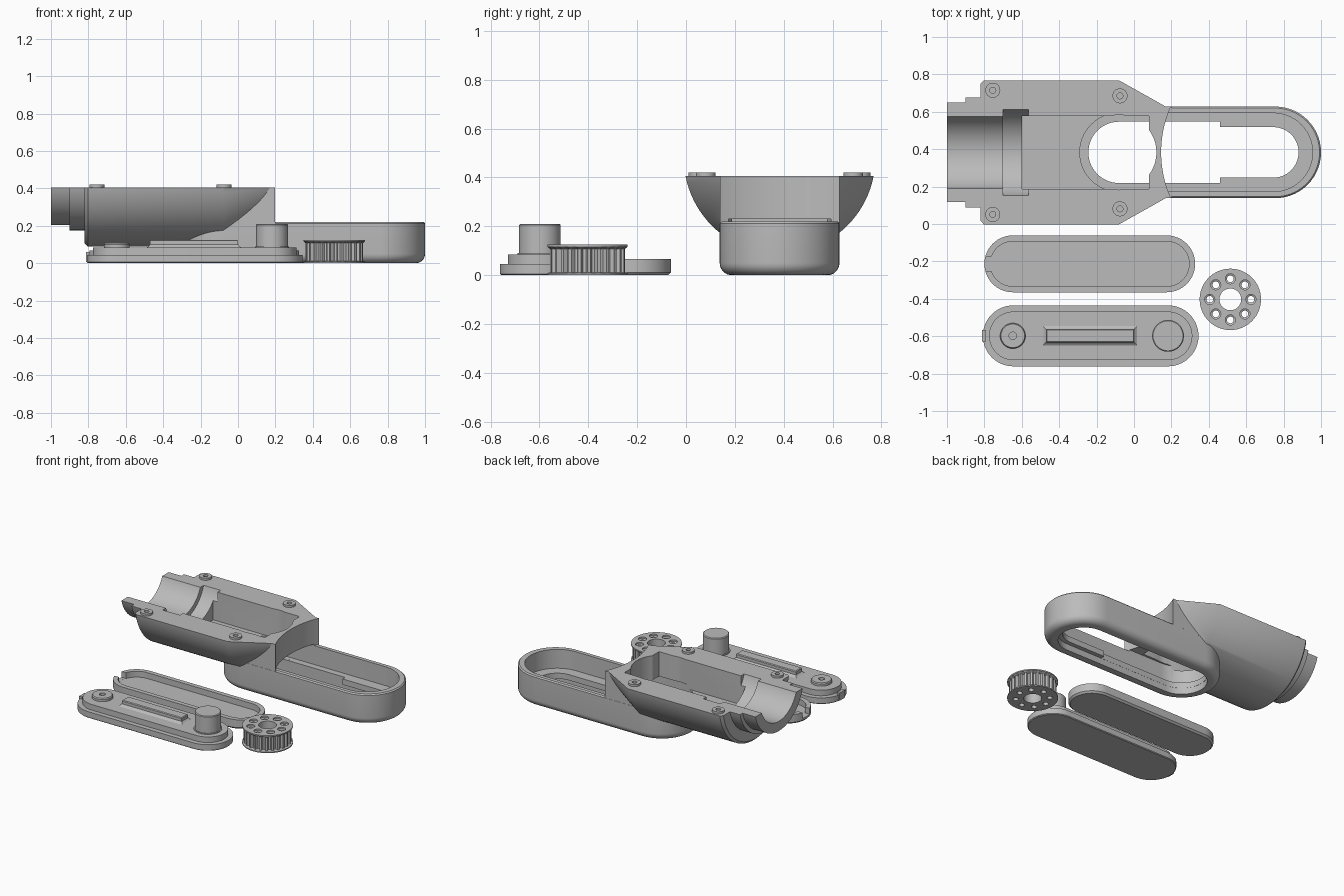
import bpy, bmesh, math

if "Cube" in bpy.data.objects:
    bpy.data.objects.remove(bpy.data.objects["Cube"])

mat = bpy.data.materials.new("light grey plastic")
mat.diffuse_color = (0.5, 0.5, 0.5, 1)
mat.use_nodes = True
mat.node_tree.nodes["Principled BSDF"].inputs["Base Color"].default_value = mat.diffuse_color
YC, ZC = 0.383, 0.48          # housing axis


def loft(name, rings):
    """Closed solid skinned through equal-length rings of points."""
    bm = bmesh.new()
    vs = [[bm.verts.new(p) for p in ring] for ring in rings]
    n = len(vs[0])
    for a, b in zip(vs, vs[1:]):
        for i in range(n):
            j = (i + 1) % n
            bm.faces.new((a[i], a[j], b[j], b[i]))
    bm.faces.new(vs[0][::-1])
    bm.faces.new(vs[-1])
    bmesh.ops.recalc_face_normals(bm, faces=bm.faces)
    me = bpy.data.meshes.new(name)
    bm.to_mesh(me)
    bm.free()
    me.materials.append(mat)
    ob = bpy.data.objects.new(name, me)
    bpy.context.collection.objects.link(ob)
    return ob


def stadium(name, x0, x1, y, profile, n=28):
    """Pill-shaped solid; profile is a list of (radius, z)."""
    rings = []
    for r, z in profile:
        ring = []
        for cx, start in ((x1, -0.5), (x0, 0.5)):
            for i in range(n + 1):
                a = math.pi * (start + i / n)
                ring.append((cx + r * math.cos(a), y + r * math.sin(a), z))
        rings.append(ring)
    return loft(name, rings)


def turned(name, x, y, profile, n=48):
    """Upright round solid; profile is a list of (radius, z)."""
    return loft(name, [[(x + r * math.cos(2 * math.pi * i / n),
                         y + r * math.sin(2 * math.pi * i / n), z)
                        for i in range(n)] for r, z in profile])


def along_x(name, profile, n=96):
    """Round solid about the housing axis; profile is a list of (x, radius)."""
    return loft(name, [[(x, YC + r * math.cos(2 * math.pi * i / n),
                         ZC + r * math.sin(2 * math.pi * i / n))
                        for i in range(n)] for x, r in profile])


def box(name, x0, x1, y0, y1, z0, z1):
    return loft(name, [[(x0, y0, z), (x1, y0, z), (x1, y1, z), (x0, y1, z)]
                       for z in (z0, z1)])


def combine(ob, op, *others):
    for o in others:
        m = ob.modifiers.new("b", 'BOOLEAN')
        m.operation, m.solver, m.object = op, 'EXACT', o
        bpy.context.view_layer.objects.active = ob
        bpy.ops.object.modifier_apply(modifier=m.name)
        bpy.data.objects.remove(o)


# --- Housing: half barrel with stepped neck and cone, joined to the arm
housing = along_x("housing", [(-1, .276), (-.9, .276), (-.9, .304), (-.82, .304),
                              (-.82, .375), (-.803, .392), (-.08, .392), (.199, .24)])
fillet = [(.245 - .05 * (1 - math.sin(a)), .05 * (1 - math.cos(a)))
          for a in [math.pi / 2 * i / 8 for i in range(9)]]
arm = stadium("arm", -.08, .755, YC, fillet + [(.245, .212), (.237, .22)])
shoulder = box("shoulder", -.08, .2, YC - .2445, YC + .2445, .1, .45)
combine(housing, 'UNION', arm, shoulder)
combine(housing, 'DIFFERENCE',
        box("top_cut", -1.2, .6, -.5, 1.2, .405, 1.2),
        turned("arc_cut", .745, YC, [(.6, .2205), (.6, .7)], 128),
        # bore, bearing groove, motor bay
        along_x("bore", [(-1.1, .207), (-.6, .207)]),
        along_x("groove", [(-.7, .242), (-.565, .242)]),
        box("motor_bay", -.6, .08, YC - .195, YC + .195, .2, .6),
        turned("pulley_bay", -.08, YC, [(.2, .085), (.2, .6)]),
        # belt channel, lip opening, lip gap, cover recess
        stadium("belt_channel", -.08, .745, YC, [(.21, .0855), (.21, .23)]),
        stadium("lip_opening", -.08, .745, YC, [(.135, -.1), (.135, .15)]),
        box("lip_gap", -.08, .46, YC - .164, YC + .164, .02, .12),
        stadium("cover_recess", -.08, .745, YC, [(.165, -.1), (.165, .045)]),
        stadium("end_opening", -.08, 0, YC, [(.164, .03), (.164, .12)]))

# --- Screw bosses on the housing
for x, dy in ((-.755, .332), (-.075, .302)):
    for s in (-1, 1):
        boss = turned("screw_boss", x, YC + s * dy, [(.04, .395), (.04, .42)], 32)
        combine(boss, 'DIFFERENCE',
                turned("hole", x, YC + s * dy, [(.016, .402), (.016, .5)], 20))

# --- Cover plate with stepped rim, key, rib, boss and axle pin
CY = -.598
stadium("cover_plate", -.645, .182, CY,
        [(.158, 0), (.163, .005), (.163, .045), (.13, .045), (.13, .085)])
box("cover_key", -.812, -.79, CY - .03, CY + .03, .005, .06)


def rect(dx, dy, z):
    c = -.235
    return [(c - dx, CY - dy, z), (c + dx, CY - dy, z),
            (c + dx, CY + dy, z), (c - dx, CY + dy, z)]


loft("cover_rib", [rect(.255, .055, .083), rect(.243, .043, .09), rect(.236, .036, .1),
                   rect(.236, .036, .12), rect(.231, .031, .125)])
boss = turned("cover_boss", -.648, CY, [(.068, .08), (.068, .1), (.063, .107)])
combine(boss, 'DIFFERENCE', turned("hole", -.648, CY, [(.02, .088), (.02, .2)], 24))
turned("axle_pin", .182, CY, [(.092, .08), (.092, .09), (.085, .09), (.085, .205), (.08, .21)])

# --- Open tray with a notch in its rim
TY = -.213
tray = stadium("tray", -.648, .175, TY, [(.14, 0), (.152, .012), (.152, .067)])
combine(tray, 'DIFFERENCE',
        stadium("tray_hollow", -.648, .175, TY, [(.12, .025), (.12, .1)]),
        box("tray_notch", -.9, -.74, TY - .04, TY + .04, .0255, .1))

# --- Toothed pulley with two flanges and drilled holes
PX, PY, TEETH = .515, -.403, 24


def gear_ring(z, radii):
    pts = []
    for i in range(TEETH * 4):
        a = 2 * math.pi * (i + (0, .3, 0, .3)[i % 4]) / (TEETH * 4)
        r = radii[i % 4 // 2]
        pts.append((PX + r * math.cos(a), PY + r * math.sin(a), z))
    return pts


flange, tooth = (.164, .164), (.154, .136)
pulley = loft("pulley", [gear_ring(z, r) for z, r in
                         ((0, flange), (.008, flange), (.012, tooth), (.108, tooth),
                          (.116, flange), (.125, flange))])
combine(pulley, 'DIFFERENCE', turned("hub", PX, PY, [(.058, -.1), (.058, .3)]))
for i in range(8):
    a = math.pi / 4 * i
    x, y = PX + .11 * math.cos(a), PY + .11 * math.sin(a)
    combine(pulley, 'DIFFERENCE',
            turned("drill", x, y, [(.018, -.1), (.018, .11), (.027, .115), (.027, .3)], 24))

# --- Smooth shading with sharp edges kept
for ob in bpy.context.scene.objects:
    ob.select_set(True)
bpy.context.view_layer.objects.active = housing
bpy.ops.object.shade_smooth_by_angle(angle=math.radians(30))
